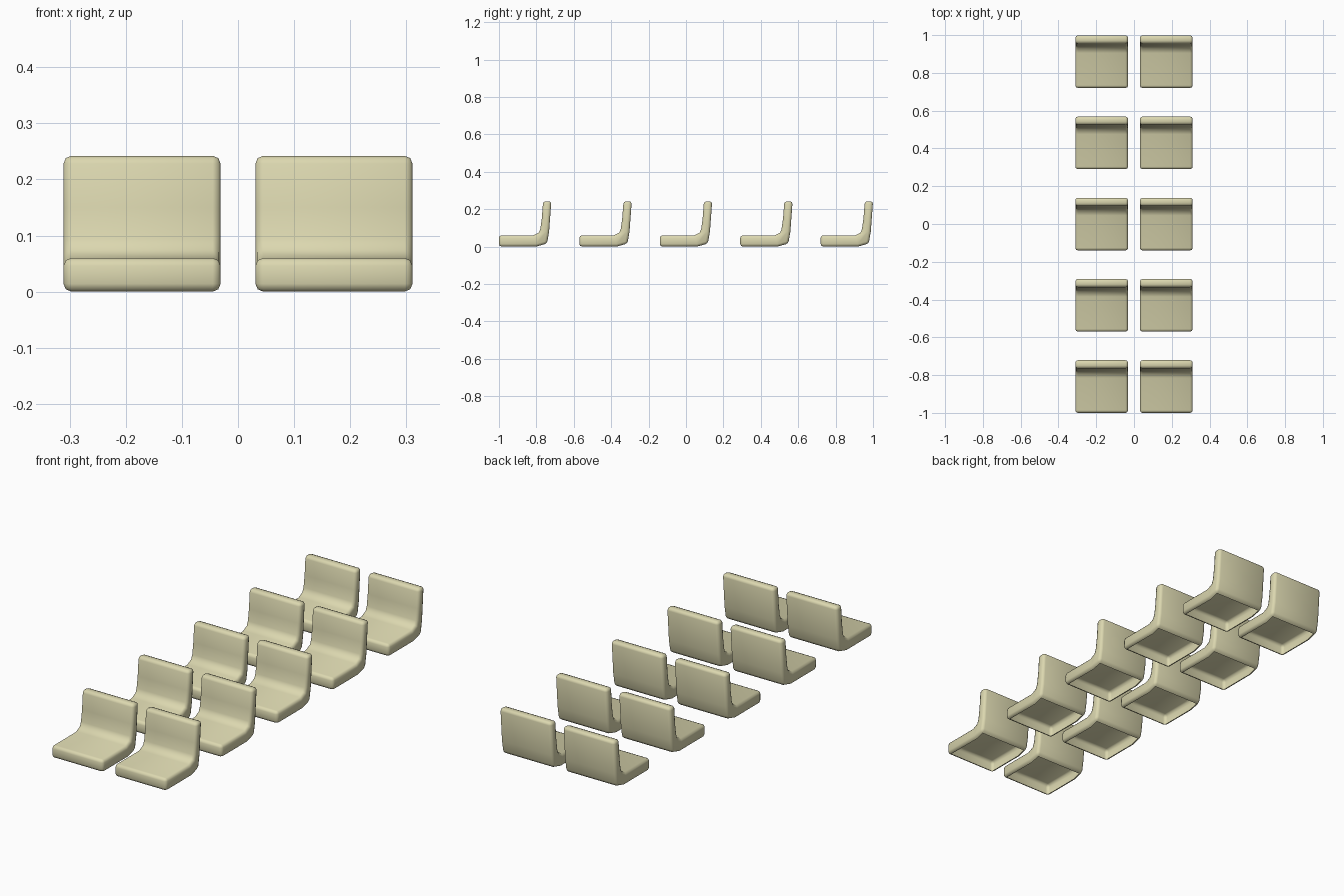
import bpy, bmesh

if "Cube" in bpy.data.objects:
    bpy.data.objects.remove(bpy.data.objects["Cube"])

mat = bpy.data.materials.new("khaki plastic")
mat.diffuse_color = (0.71, 0.68, 0.43, 1)
mat.use_nodes = True
mat.node_tree.nodes["Principled BSDF"].inputs["Base Color"].default_value = mat.diffuse_color

WIDTH, PITCH = 0.28, 0.43

# L-shaped side profile (y, z), relative to the seat centre
profile = [
    (-0.14, 0.0), (0.06, 0.0), (0.117, 0.016),
    (0.128, 0.08), (0.14, 0.242), (0.096, 0.242), (0.089, 0.15),
    (0.081, 0.094), (0.073, 0.074), (0.045, 0.06),
    (-0.14, 0.06),
]

# Shared seat shell: profile extruded across the width
bm = bmesh.new()
face = bm.faces.new([bm.verts.new((-WIDTH / 2, y, z)) for y, z in profile])
ext = bmesh.ops.extrude_face_region(bm, geom=[face])
bmesh.ops.translate(bm, vec=(WIDTH, 0, 0),
                    verts=[v for v in ext["geom"] if isinstance(v, bmesh.types.BMVert)])
bmesh.ops.recalc_face_normals(bm, faces=bm.faces)

# Soft rounding of the outer edges
edges = [e for e in bm.edges if e.calc_face_angle(0) > 0.9]
bmesh.ops.bevel(bm, geom=edges, offset=0.014, offset_type='OFFSET', segments=2,
                profile=0.5, affect='EDGES', clamp_overlap=False)

# The moulded shell is open underneath, with a narrow curled rim
bm.normal_update()
under = [f for f in bm.faces if f.normal.z < -0.9 and f.calc_area() > 0.006]
bmesh.ops.delete(bm, geom=under, context='FACES')
for f in bm.faces:
    f.smooth = True
mesh = bpy.data.meshes.new("seat_shell")
bm.to_mesh(mesh)
bm.free()
mesh.materials.append(mat)

# Five rows of two seats
for row in range(5):
    for side, name in ((-1, "left"), (1, "right")):
        ob = bpy.data.objects.new(f"seat_{name}_row_{row + 1}", mesh)
        ob.location = (side * 0.171, (row - 2) * PITCH, 0)
        bpy.context.collection.objects.link(ob)
